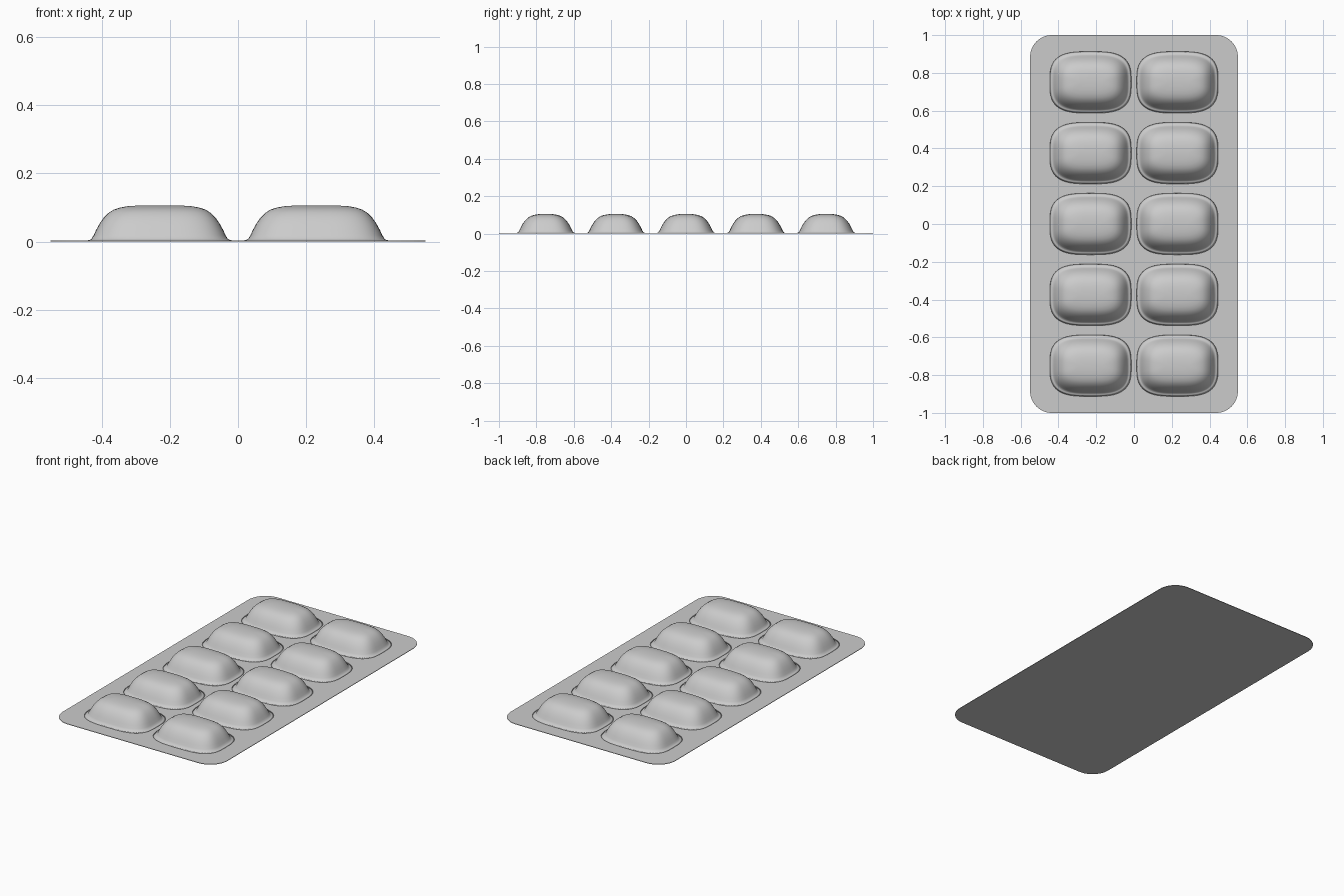
import bpy, bmesh
from math import cos, sin, pi, copysign

cube = bpy.data.objects.get("Cube")
if cube:
    bpy.data.objects.remove(cube)

mat = bpy.data.materials.new("grey plastic")
mat.use_nodes = True
GREY = (0.6, 0.6, 0.6, 1)
mat.diffuse_color = GREY
mat.node_tree.nodes["Principled BSDF"].inputs["Base Color"].default_value = GREY

THICK = 0.003


def make_object(name, bm, smooth):
    bmesh.ops.recalc_face_normals(bm, faces=bm.faces)
    mesh = bpy.data.meshes.new(name)
    bm.to_mesh(mesh)
    bm.free()
    mesh.materials.append(mat)
    for p in mesh.polygons:
        p.use_smooth = smooth
    obj = bpy.data.objects.new(name, mesh)
    bpy.context.collection.objects.link(obj)
    return obj


def bridge(bm, a, b):
    n = len(a)
    for i in range(n):
        bm.faces.new((a[i], a[(i + 1) % n], b[(i + 1) % n], b[i]))


def rounded_rect(hx, hy, r, steps=12):
    pts = []
    for q, (sx, sy) in enumerate(((1, 1), (-1, 1), (-1, -1), (1, -1))):
        for k in range(steps + 1):
            a = (q + k / steps) * pi / 2
            pts.append((sx * (hx - r) + r * cos(a), sy * (hy - r) + r * sin(a)))
    return pts


def super_oval(hx, hy, power, steps=64):
    pts = []
    for k in range(steps):
        c, s = cos(2 * pi * k / steps), sin(2 * pi * k / steps)
        pts.append((copysign(abs(c) ** (2 / power), c) * hx,
                    copysign(abs(s) ** (2 / power), s) * hy))
    return pts


# Thin backing sheet with rounded corners
bm = bmesh.new()
outline = rounded_rect(0.55, 1.0, 0.115)
low, high = [[bm.verts.new((x, y, z)) for x, y in outline] for z in (0, THICK)]
bm.faces.new(low)
bm.faces.new(high)
bridge(bm, low, high)
make_object("backing_sheet", bm, False)

# Domed pocket: (inset from outline, height), with a flared foot
PROFILE = [(-0.016, 0.003), (-0.006, 0.0045), (0, 0.008), (0.006, 0.018),
           (0.014, 0.035), (0.024, 0.053), (0.036, 0.07), (0.05, 0.084),
           (0.066, 0.094), (0.085, 0.1), (0.105, 0.1035), (0.125, 0.105),
           (0.14, 0.1055)]


def add_pocket(name, cx, cy):
    bm = bmesh.new()
    rings = []
    for inset, z in PROFILE:
        pts = super_oval(0.2 - inset, 0.147 - inset, 3.2)
        rings.append([bm.verts.new((x, y, z)) for x, y in pts])
    for a, b in zip(rings, rings[1:]):
        bridge(bm, a, b)
    bm.faces.new(rings[-1])
    bm.faces.new(rings[0][::-1])
    obj = make_object(name, bm, True)
    obj.location = (cx, cy, 0)


# Two columns of five pockets
for side, cx in (("left", 0.23), ("right", -0.23)):
    for row in range(5):
        add_pocket(f"pocket_{side}_{row + 1}", cx, (row - 2) * 0.375)
